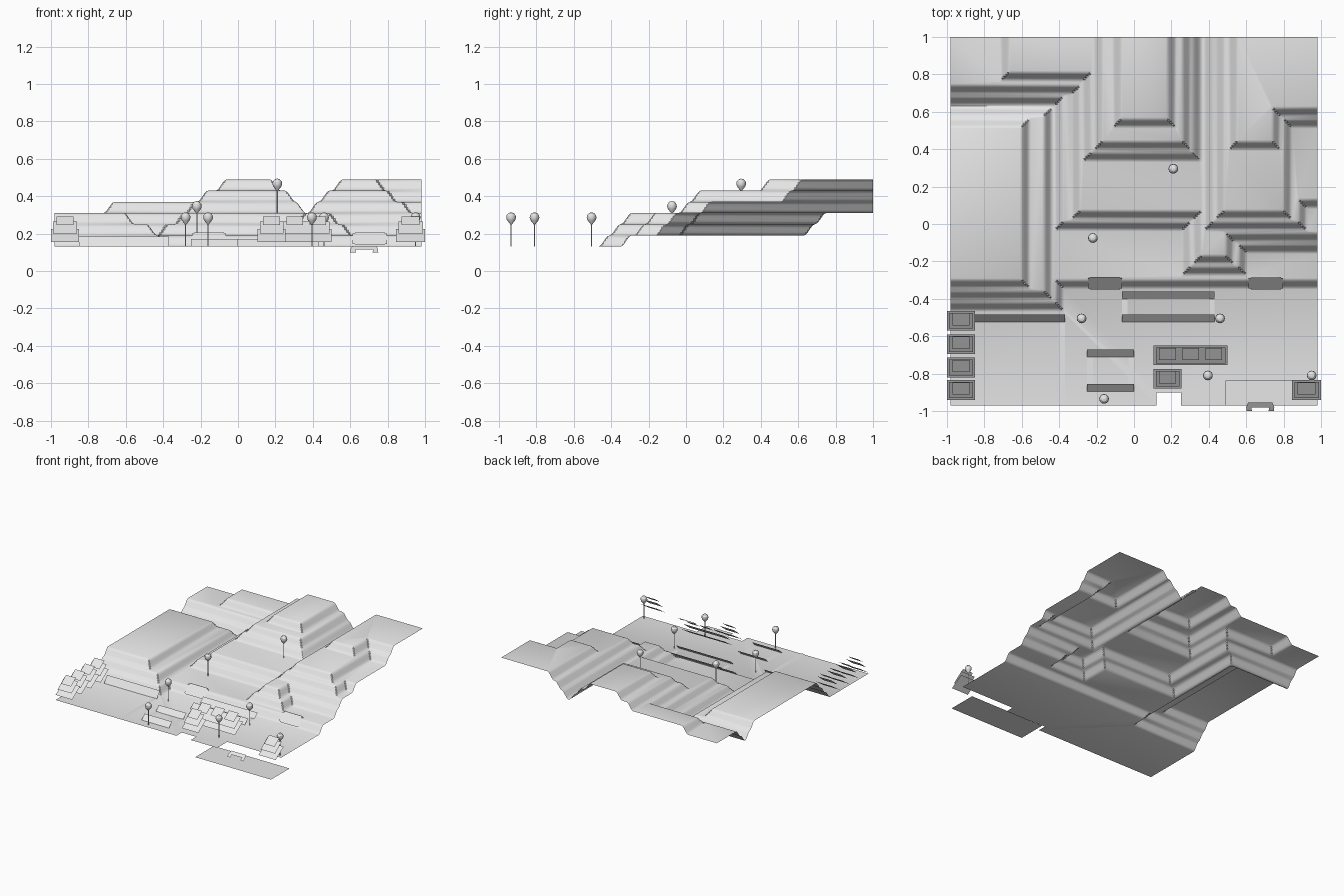
import bpy, bmesh, math

if "Cube" in bpy.data.objects:
    bpy.data.objects.remove(bpy.data.objects["Cube"])

grey = bpy.data.materials.new("stone_grey")
grey.diffuse_color = (0.8, 0.8, 0.8, 1)
grey.use_nodes = True
grey.node_tree.nodes["Principled BSDF"].inputs["Base Color"].default_value = grey.diffuse_color
B = 9.0          # "no edge on this side"
W, H = 0.06, 0.06  # width and height of one terrace bank


def finish(bm, name, smooth=None):
    me = bpy.data.meshes.new(name)
    bm.to_mesh(me)
    bm.free()
    me.materials.append(grey)
    ob = bpy.data.objects.new(name, me)
    bpy.context.collection.objects.link(ob)
    if smooth:
        bpy.ops.object.select_all(action='DESELECT')
        ob.select_set(True)
        bpy.context.view_layer.objects.active = ob
        bpy.ops.object.shade_smooth_by_angle(angle=math.radians(smooth))
    return ob


def quad(bm, pts):
    bm.faces.new([bm.verts.new(p) for p in pts])


def slab(bm, x0, x1, y0, y1, z0, z1, inset=0.0):
    """Single sheet rising from the front edge to the back edge."""
    quad(bm, [(x0, y0, z0), (x1, y0, z0), (x1 - inset, y1, z1), (x0 + inset, y1, z1)])


# Terrace outlines (x0, x1, y0, y1), from the lowest level to the highest
levels = [
    [(-B, -.37, -.47, B), (-B, B, -.35, B)],
    [(-B, -.43, -.41, .63), (-.43, B, -.04, B), (.25, .61, -.28, B),
     (.25, B, -.16, B), (-B, B, .63, B)],
    [(-B, -.55, -.35, .57), (-.34, B, .02, B), (.31, .54, -.22, B),
     (.31, B, -.10, B), (-B, B, .69, B)],
    [(-.28, .365, .33, B), (-.72, .1, .76, B), (.37, .93, -.04, B), (.37, B, .08, B)],
    [(-.22, .31, .39, B), (.43, .85, .02, B), (.43, B, .51, B)],
    [(-.12, .23, .51, B), (.5, .79, .39, B), (.5, B, .57, B)],
]


def height(x, y):
    z = .13
    for rects in levels:
        d = max(min(x - a, b - x, y - c, e - y) for a, b, c, e in rects)
        t = min(1, max(0, d / W))
        z += H * t * t * (3 - 2 * t)
    return z


# Terraced land, with two notches in the front edge
bm = bmesh.new()
nx, ny, s = 196, 197, .01
grid = [[bm.verts.new((-.98 + i * s, -.97 + j * s, height(-.98 + i * s, -.97 + j * s)))
         for i in range(nx + 1)] for j in range(ny + 1)]
for j in range(ny):
    for i in range(nx):
        x, y = -.98 + (i + .5) * s, -.97 + (j + .5) * s
        if (.12 < x < .25 and y < -.90) or (x > .49 and y < -.84):
            continue
        bm.faces.new([grid[j][i], grid[j][i + 1], grid[j + 1][i + 1], grid[j + 1][i]])
loose = [v for v in bm.verts if not v.link_faces]
bmesh.ops.delete(bm, geom=loose, context='VERTS')
bmesh.ops.dissolve_limit(bm, angle_limit=math.radians(.5), verts=bm.verts, edges=bm.edges)
bmesh.ops.triangulate(bm, faces=bm.faces[:])
finish(bm, "terraced_land", 35)

# Low plate under the front right notch
bm = bmesh.new()
slab(bm, .29, .98, -.97, -.73, 0, 0)
finish(bm, "lower_plate")

# Sloped landing with an open middle
bm = bmesh.new()
slab(bm, .60, .75, -.98, -.955, .115, .133, .01)
slab(bm, .60, .63, -1.0, -.98, .10, .115, .002)
slab(bm, .72, .75, -1.0, -.98, .10, .115, .002)
finish(bm, "landing")

# Ramps up the first bank, with raised side rails
for n, (x0, x1) in enumerate([(-.235, -.075), (.625, .785)]):
    bm = bmesh.new()
    slab(bm, x0, x1, -.35, -.285, .142, .207)
    for a in (x0 - .012, x1):
        slab(bm, a, a + .012, -.345, -.29, .145, .20)
    finish(bm, "ramp_%d" % n)


# Low enclosures: tilted front and back strips joined by flat borders
def enclosure(name, x0, x1, y0, y1, h):
    bm = bmesh.new()
    for y in (y0, y1 - .04):
        slab(bm, x0, x1, y, y + .04, .132, .132 + h)
    for x in (x0, x1 - .03):
        slab(bm, x, x + .03, y0 + .04, y1 - .04, .134, .134)
    finish(bm, name)


enclosure("long_enclosure", -.065, .43, -.525, -.36, .038)
enclosure("small_enclosure", -.25, 0, -.895, -.67, .038)

# Yard wall on the left
bm = bmesh.new()
slab(bm, -.85, -.37, -.525, -.485, .132, .185)
slab(bm, -.40, -.37, -.97, -.525, .134, .134)
finish(bm, "yard_wall")


# Houses: stacked tilted sheets
def house(name, x0, x1, y0, y1, tops=1):
    bm = bmesh.new()
    slab(bm, x0, x1, y0, y1, .155, .225)
    slab(bm, x0 + .012, x1 - .012, y0 + .01, y1 - .01, .20, .265)
    pitch = (x1 - x0 - .06 + .035) / tops
    for k in range(tops):
        a = x0 + .03 + k * pitch
        slab(bm, a, a + pitch - .035, y0 + .028, y1 - .012, .245, .292)
    finish(bm, name)


for n, y in enumerate((-.57, -.695, -.82, -.94)):
    house("left_house_%d" % n, -1, -.85, y, y + .105)
house("middle_house", .105, .255, -.88, -.775)
house("long_house", .105, .50, -.755, -.65, 3)
house("right_house", .845, 1, -.94, -.835)


# Trees: thin trunk, cone under the crown, round crown
def tree(name, x, y):
    z = height(x, y)
    profile = [(.003, 0), (.003, .118), (.022, .142), (.026, .155),
               (.024, .168), (.014, .180), (.001, .184)]
    n = 12
    bm = bmesh.new()
    rings = [[bm.verts.new((x + r * math.cos(math.tau * k / n),
                            y + r * math.sin(math.tau * k / n), z + h))
              for k in range(n)] for r, h in profile]
    for lo, hi in zip(rings, rings[1:]):
        for k in range(n):
            m = (k + 1) % n
            bm.faces.new([lo[k], lo[m], hi[m], hi[k]])
    bm.faces.new(rings[-1])
    finish(bm, name, 30)


for n, (x, y) in enumerate([(-.28, -.505), (.46, -.505), (-.16, -.935), (.395, -.81),
                            (.95, -.81), (-.22, -.075), (.21, .295)]):
    tree("tree_%d" % n, x, y)
